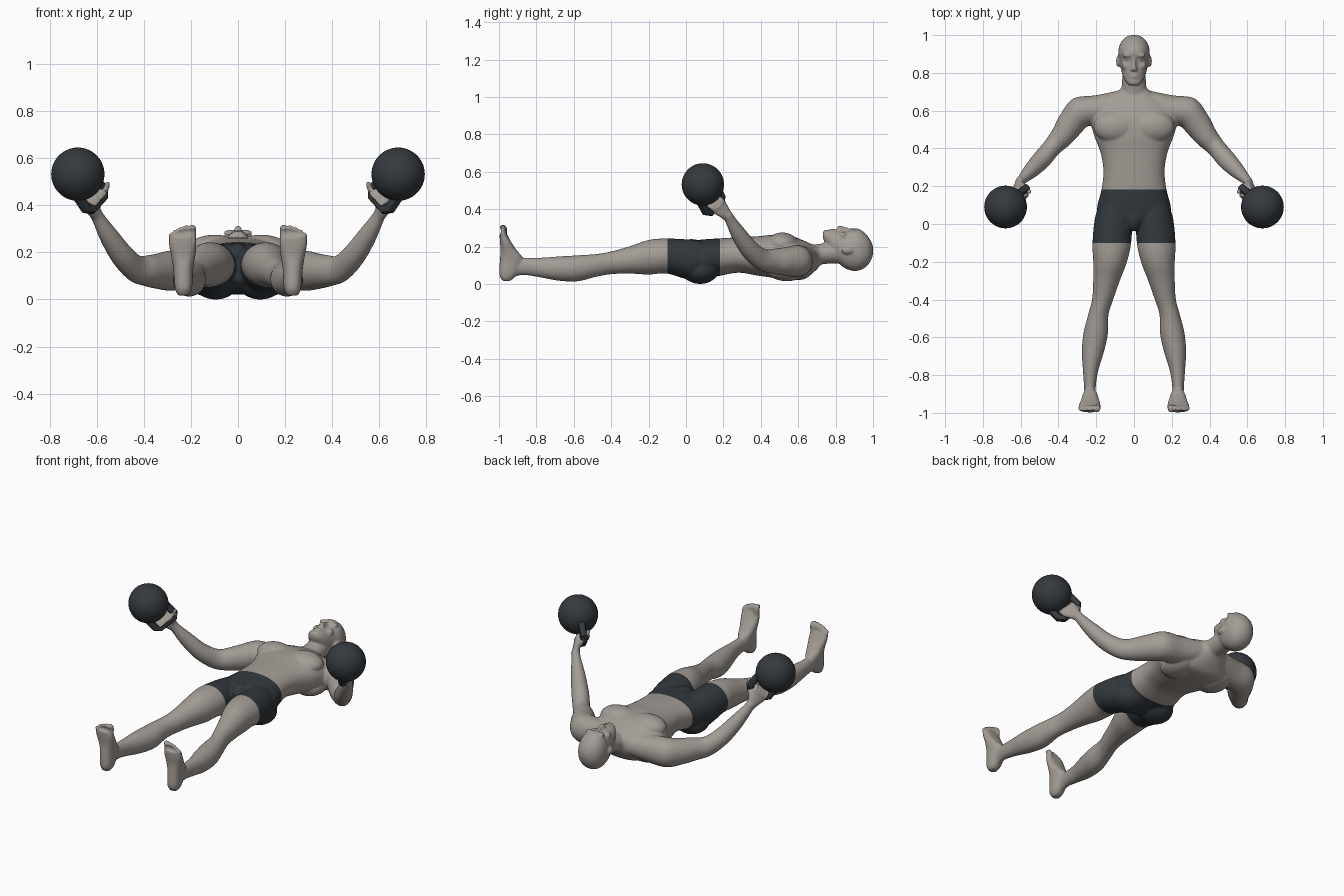
import bpy, bmesh, math
from mathutils import Vector, Matrix

cube = bpy.data.objects.get("Cube")
if cube:
    bpy.data.objects.remove(cube, do_unlink=True)


def material(name, rgb):
    m = bpy.data.materials.new(name)
    m.use_nodes = True
    m.diffuse_color = (*rgb, 1)
    m.node_tree.nodes["Principled BSDF"].inputs["Base Color"].default_value = (*rgb, 1)
    return m


skin = material("warm grey skin", (0.37, 0.335, 0.305))
cloth = material("charcoal shorts", (0.032, 0.04, 0.047))
iron = material("charcoal iron", (0.035, 0.042, 0.049))


def spline(rows, steps):
    """Catmull-Rom interpolation of number rows."""
    out = []
    for i in range(len(rows) - 1):
        a, b = rows[max(i - 1, 0)], rows[i]
        c, d = rows[i + 1], rows[min(i + 2, len(rows) - 1)]
        for k in range(steps):
            t = k / steps
            out.append([q + 0.5 * t * (r - p + t * (2 * p - 5 * q + 4 * r - s + t * (3 * (q - r) + s - p)))
                        for p, q, r, s in zip(a, b, c, d)])
    return out + [list(rows[-1])]


def loft(bm, rings, power=2, steps=6, segs=32):
    """Skin closed rings given as (centre, half axis, half axis)."""
    rows = spline([(*c, *u, *v) for c, u, v in rings], steps)
    loops = []
    for r in rows:
        c, u, v = Vector(r[:3]), Vector(r[3:6]), Vector(r[6:])
        loop = []
        for k in range(segs):
            a = math.tau * (k + 0.5) / segs
            ca, sa = math.cos(a), math.sin(a)
            ca = math.copysign(abs(ca) ** (2 / power), ca)
            sa = math.copysign(abs(sa) ** (2 / power), sa)
            loop.append(bm.verts.new(c + u * ca + v * sa))
        loops.append(loop)
    for a, b in zip(loops, loops[1:]):
        for k in range(segs):
            j = (k + 1) % segs
            bm.faces.new((a[k], a[j], b[j], b[k]))
    bm.faces.new(loops[0][::-1])
    bm.faces.new(loops[-1])


def along_y(bm, rows, **kw):
    """Rows are y, x low, x high, z low, z high."""
    loft(bm, [(((a + b) / 2, y, (c + d) / 2), ((b - a) / 2, 0, 0), (0, 0, (d - c) / 2))
              for y, a, b, c, d in rows], **kw)


def along_z(bm, rows, **kw):
    """Rows are z, x low, x high, y low, y high."""
    loft(bm, [(((a + b) / 2, (c + d) / 2, z), ((b - a) / 2, 0, 0), (0, (d - c) / 2, 0))
              for z, a, b, c, d in rows], **kw)


def tube(bm, rows, up=(0, 0, 1), **kw):
    """Rows are position, radius across, radius along up."""
    pts = [Vector(r[0]) for r in rows]
    rings = []
    for i, (p, ru, rv) in enumerate(rows):
        t = (pts[min(i + 1, len(pts) - 1)] - pts[max(i - 1, 0)]).normalized()
        v = Vector(up)
        v = (v - t * v.dot(t)).normalized()
        rings.append((p, t.cross(v) * ru, v * rv))
    loft(bm, rings, **kw)


def blob(bm, pos, size):
    bmesh.ops.create_uvsphere(bm, u_segments=28, v_segments=18, radius=1,
                              matrix=Matrix.Translation(pos) @ Matrix.Diagonal((*size, 1)))


def finish(bm, name, mats):
    bmesh.ops.recalc_face_normals(bm, faces=bm.faces[:])
    mesh = bpy.data.meshes.new(name)
    bm.to_mesh(mesh)
    bm.free()
    for m in mats:
        mesh.materials.append(m)
    obj = bpy.data.objects.new(name, mesh)
    bpy.context.scene.collection.objects.link(obj)
    return obj


# Kettlebell layout, left side
ball = Vector((0.68, 0.09, 0.532))
corner_a, corner_b = Vector((0.635, 0.115, 0.37)), Vector((0.562, 0.198, 0.45))
grip = (corner_a + corner_b) / 2
bar = (corner_b - corner_a).normalized()
out = (grip - ball).normalized()
inner = bar.cross(out).normalized()

bm = bmesh.new()
# Leg
along_y(bm, [(0.14, 0.03, 0.165, 0.07, 0.215), (0.04, 0.01, 0.205, 0.02, 0.235),
             (-0.1, 0.015, 0.22, 0.055, 0.243), (-0.2, 0.037, 0.216, 0.05, 0.235),
             (-0.3, 0.075, 0.216, 0.055, 0.202), (-0.4, 0.11, 0.222, 0.052, 0.174),
             (-0.48, 0.135, 0.243, 0.038, 0.16), (-0.58, 0.138, 0.268, 0.014, 0.153),
             (-0.68, 0.16, 0.276, 0.017, 0.147), (-0.78, 0.19, 0.27, 0.035, 0.14),
             (-0.87, 0.203, 0.264, 0.048, 0.14), (-0.93, 0.2, 0.264, 0.035, 0.14),
             (-0.97, 0.203, 0.262, 0.03, 0.1)])
# Foot and toes
along_z(bm, [(0.016, 0.21, 0.255, -0.98, -0.94), (0.05, 0.195, 0.268, -0.998, -0.905),
             (0.13, 0.19, 0.275, -0.995, -0.872), (0.18, 0.182, 0.283, -0.991, -0.905),
             (0.23, 0.176, 0.293, -0.995, -0.938), (0.268, 0.18, 0.292, -0.997, -0.958)], power=2.4)
for x, r, tip in ((0.194, 0.017, 0.315), (0.221, 0.012, 0.314), (0.244, 0.0115, 0.307),
                  (0.265, 0.011, 0.297), (0.284, 0.0105, 0.283)):
    tube(bm, [((x, -0.975, 0.235), r, r), ((x, -0.972, tip - 0.025), r, r),
              ((x, -0.982, tip - 0.008), r, r), ((x, -0.984, tip), r * 0.6, r * 0.6)],
         up=(0, 1, 0), segs=16)
# Buttock, chest muscle, shoulder blade
blob(bm, (0.095, 0.075, 0.075), (0.1, 0.1, 0.075))
blob(bm, (0.1, 0.515, 0.213), (0.115, 0.085, 0.062))
blob(bm, (0.13, 0.54, 0.075), (0.09, 0.11, 0.06))
# Shoulder and arm
tube(bm, [((0.06, 0.655, 0.14), 0.055, 0.06), ((0.18, 0.61, 0.127), 0.075, 0.08),
          ((0.285, 0.59, 0.122), 0.083, 0.085), ((0.335, 0.53, 0.12), 0.073, 0.076),
          ((0.385, 0.46, 0.122), 0.061, 0.066), ((0.435, 0.405, 0.132), 0.05, 0.058),
          ((0.49, 0.34, 0.185), 0.05, 0.05), ((0.545, 0.283, 0.265), 0.041, 0.042),
          ((0.59, 0.238, 0.34), 0.027, 0.03), ((0.607, 0.221, 0.372), 0.025, 0.028)])
# Palm, curled fingers and thumb
palm = grip - inner * 0.036
tube(bm, [((0.6, 0.228, 0.355), 0.024, 0.026), ((palm + Vector((0.603, 0.225, 0.365))) / 2, 0.02, 0.04),
          (palm, 0.017, 0.05), (palm - out * 0.024, 0.014, 0.048)], up=bar)
for k in range(4):
    base = grip + bar * (k - 1.5) * 0.026
    tube(bm, [(base - inner * 0.036 - out * 0.012, 0.013, 0.0125),
              (base - inner * 0.022 - out * 0.034, 0.0125, 0.012),
              (base + inner * 0.014 - out * 0.036, 0.012, 0.011),
              (base + inner * 0.036 - out * 0.012, 0.01, 0.01)], up=bar, segs=16)
tube(bm, [((0.61, 0.205, 0.39), 0.02, 0.02), ((0.583, 0.2, 0.428), 0.016, 0.016),
          ((0.562, 0.178, 0.468), 0.014, 0.014), ((0.55, 0.166, 0.5), 0.009, 0.009)], up=bar, segs=16)
# Brow, eye, cheek, nostril, ear
blob(bm, (0.032, 0.893, 0.283), (0.03, 0.012, 0.014))
blob(bm, (0.032, 0.872, 0.272), (0.016, 0.01, 0.012))
blob(bm, (0.042, 0.838, 0.258), (0.024, 0.022, 0.022))
blob(bm, (0.011, 0.819, 0.294), (0.009, 0.01, 0.01))
blob(bm, (0.083, 0.862, 0.18), (0.012, 0.032, 0.02))

# Mirror to the right side
copy = bmesh.ops.duplicate(bm, geom=bm.verts[:] + bm.edges[:] + bm.faces[:])["geom"]
bmesh.ops.scale(bm, vec=(-1, 1, 1), verts=[v for v in copy if isinstance(v, bmesh.types.BMVert)])

# Torso
along_y(bm, [(y, -w, w, lo, hi) for y, w, lo, hi in (
    (-0.03, 0.05, 0.08, 0.19), (0.02, 0.165, 0.035, 0.225), (0.08, 0.196, 0.025, 0.237),
    (0.18, 0.173, 0.043, 0.244), (0.28, 0.162, 0.06, 0.25), (0.38, 0.178, 0.045, 0.255),
    (0.47, 0.212, 0.032, 0.263), (0.56, 0.23, 0.022, 0.257), (0.63, 0.19, 0.025, 0.232),
    (0.68, 0.12, 0.06, 0.21), (0.72, 0.065, 0.1, 0.2))], power=2.3)
blob(bm, (0, 0.03, 0.195), (0.045, 0.07, 0.045))
# Neck
along_y(bm, [(y, -w, w, lo, hi) for y, w, lo, hi in (
    (0.63, 0.08, 0.07, 0.2), (0.7, 0.069, 0.1, 0.212), (0.76, 0.063, 0.108, 0.222),
    (0.82, 0.06, 0.11, 0.23))])
# Head
along_y(bm, [(y, -w, w, lo, hi) for y, w, lo, hi in (
    (0.732, 0.022, 0.245, 0.278), (0.745, 0.038, 0.215, 0.29), (0.77, 0.054, 0.175, 0.289),
    (0.8, 0.064, 0.13, 0.288), (0.84, 0.073, 0.09, 0.285), (0.872, 0.079, 0.075, 0.285),
    (0.9, 0.083, 0.069, 0.299), (0.935, 0.08, 0.075, 0.289), (0.97, 0.064, 0.098, 0.258),
    (0.992, 0.038, 0.132, 0.222), (1.001, 0.012, 0.165, 0.195))], power=2.15)
# Nose and lips
tube(bm, [((0, 0.888, 0.284), 0.01, 0.012), ((0, 0.85, 0.293), 0.009, 0.012),
          ((0, 0.822, 0.302), 0.012, 0.013), ((0, 0.81, 0.298), 0.008, 0.008)], segs=16)
for y in (0.779, 0.791):
    blob(bm, (0, y, 0.286), (0.025, 0.007, 0.01))

# Fuse all parts into one smooth skin
sculpt = finish(bm, "body_parts", [skin])
fuse = sculpt.modifiers.new("fuse", "REMESH")
fuse.mode = "VOXEL"
fuse.voxel_size = 0.007
soften = sculpt.modifiers.new("soften", "SMOOTH")
soften.factor = 0.5
soften.iterations = 4
bpy.context.view_layer.update()
fused = bpy.data.meshes.new_from_object(sculpt.evaluated_get(bpy.context.evaluated_depsgraph_get()))
bpy.data.objects.remove(sculpt, do_unlink=True)

# Cut the hem and waistband, then colour the shorts between them
hem, waist = -0.1, 0.182
bm = bmesh.new()
bm.from_mesh(fused)
bpy.data.meshes.remove(fused)
for y in (hem, waist):
    bmesh.ops.bisect_plane(bm, geom=bm.verts[:] + bm.edges[:] + bm.faces[:], dist=0.0001,
                           plane_co=(0, y, 0), plane_no=(0, 1, 0))
for f in bm.faces:
    c = f.calc_center_median()
    f.smooth = True
    f.material_index = int(hem < c.y < waist and abs(c.x) < 0.3)
finish(bm, "body", [skin, cloth])

# Kettlebells: round weight and angular handle on each side
for side, label in ((1, "left"), (-1, "right")):
    flip = Matrix.Diagonal((side, 1, 1, 1))
    bm = bmesh.new()
    bmesh.ops.create_uvsphere(bm, u_segments=48, v_segments=28, radius=0.113,
                              matrix=Matrix.Translation(ball))
    for f in bm.faces:
        f.smooth = True
    bm.transform(flip)
    finish(bm, label + "_weight", [iron])
    bm = bmesh.new()
    chamfer = bar * 0.018
    path = [corner_a - out * 0.1, corner_a - out * 0.018, corner_a + chamfer,
            corner_b - chamfer, corner_b - out * 0.018, corner_b - out * 0.1]
    tube(bm, [(p, 0.02, 0.02) for p in path], up=inner, power=3, steps=1, segs=12)
    bm.transform(flip)
    finish(bm, label + "_handle", [iron])
